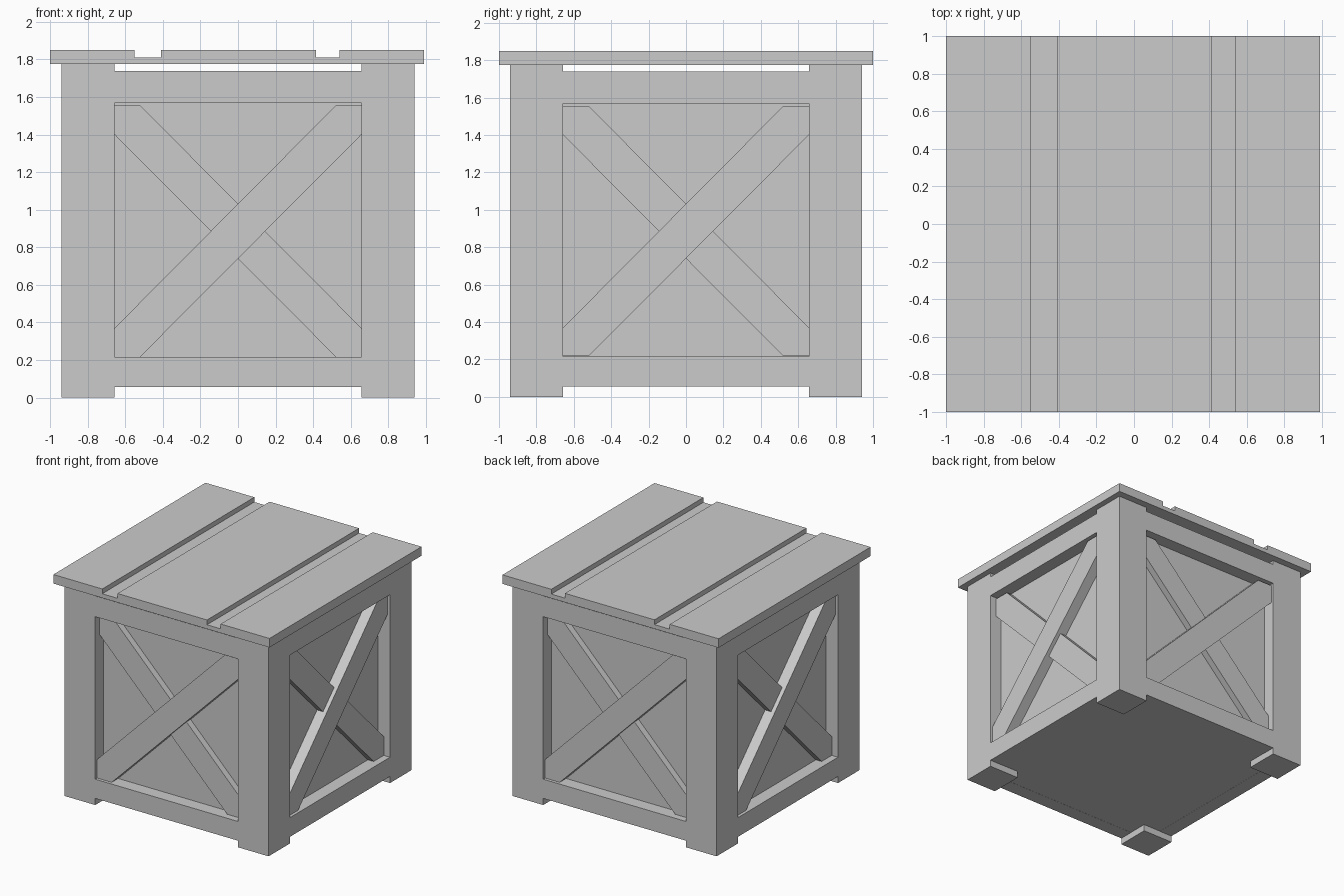
import bpy, bmesh
from math import pi
from mathutils import Matrix

if "Cube" in bpy.data.objects:
    bpy.data.objects.remove(bpy.data.objects["Cube"])


def finish(name, bm, matrix=None):
    if matrix:
        bm.transform(matrix)
    bmesh.ops.recalc_face_normals(bm, faces=bm.faces)
    mesh = bpy.data.meshes.new(name)
    bm.to_mesh(mesh)
    bm.free()
    obj = bpy.data.objects.new(name, mesh)
    bpy.context.collection.objects.link(obj)
    return obj


def prism(name, profile, y0, y1, matrix=None):
    """Extrude an x-z outline from y0 to y1."""
    bm = bmesh.new()
    face = bm.faces.new([bm.verts.new((x, y0, z)) for x, z in profile])
    new = bmesh.ops.extrude_face_region(bm, geom=[face])["geom"]
    bmesh.ops.translate(bm, vec=(0, y1 - y0, 0),
                        verts=[v for v in new if isinstance(v, bmesh.types.BMVert)])
    return finish(name, bm, matrix)


def rect(x0, x1, z0, z1):
    return [(x0, z0), (x1, z0), (x1, z1), (x0, z1)]


OUT, IN = 0.94, 0.657      # outer and inner faces of the posts
PANEL = 0.83               # recessed panel plane
LID_Z, GROOVE_Z, TOP_Z = 1.775, 1.81, 1.85

# Inner box forming the recessed panels and the floor
prism("inner_box", rect(-PANEL, PANEL, 0.056, 1.70), -PANEL, PANEL)

# Diagonal brace outline, clipped square at the frame corners
brace = [(-IN, 0.37), (-IN, 0.217), (-0.52, 0.217),
         (IN, 1.40), (IN, 1.555), (0.52, 1.555)]
mirrored = [(-x, z) for x, z in brace]

# Each side repeats by quarter turns: post, two rails, crossed braces
for i, side in enumerate(("front", "right", "back", "left")):
    turn = Matrix.Translation((0, 0.003 if i % 2 else 0, 0)) @ Matrix.Rotation(i * pi / 2, 4, "Z")
    turn = Matrix.Rotation(i * pi / 2, 4, "Z")
    prism(side + "_post", rect(IN, OUT, 0, LID_Z), -OUT, -IN, turn)
    prism(side + "_bottom_rail", rect(-IN, IN, 0.055, 0.215), -OUT, -PANEL + 0.01, turn)
    prism(side + "_top_rail", rect(-IN, IN, 1.568, 1.74), -OUT, -PANEL + 0.01, turn)
    prism(side + "_outer_brace", brace, -0.918, -PANEL + 0.01, turn)
    prism(side + "_inner_brace", mirrored, -0.885, -PANEL + 0.01, turn)

# Lid with two shallow grooves between the planks
lid = [(-1, LID_Z), (0.99, LID_Z), (0.99, TOP_Z)]
for x0, x1 in ((0.415, 0.54), (-0.55, -0.41)):
    lid += [(x1, TOP_Z), (x1, GROOVE_Z), (x0, GROOVE_Z), (x0, TOP_Z)]
lid.append((-1, TOP_Z))
prism("lid", lid, -1, 1)
